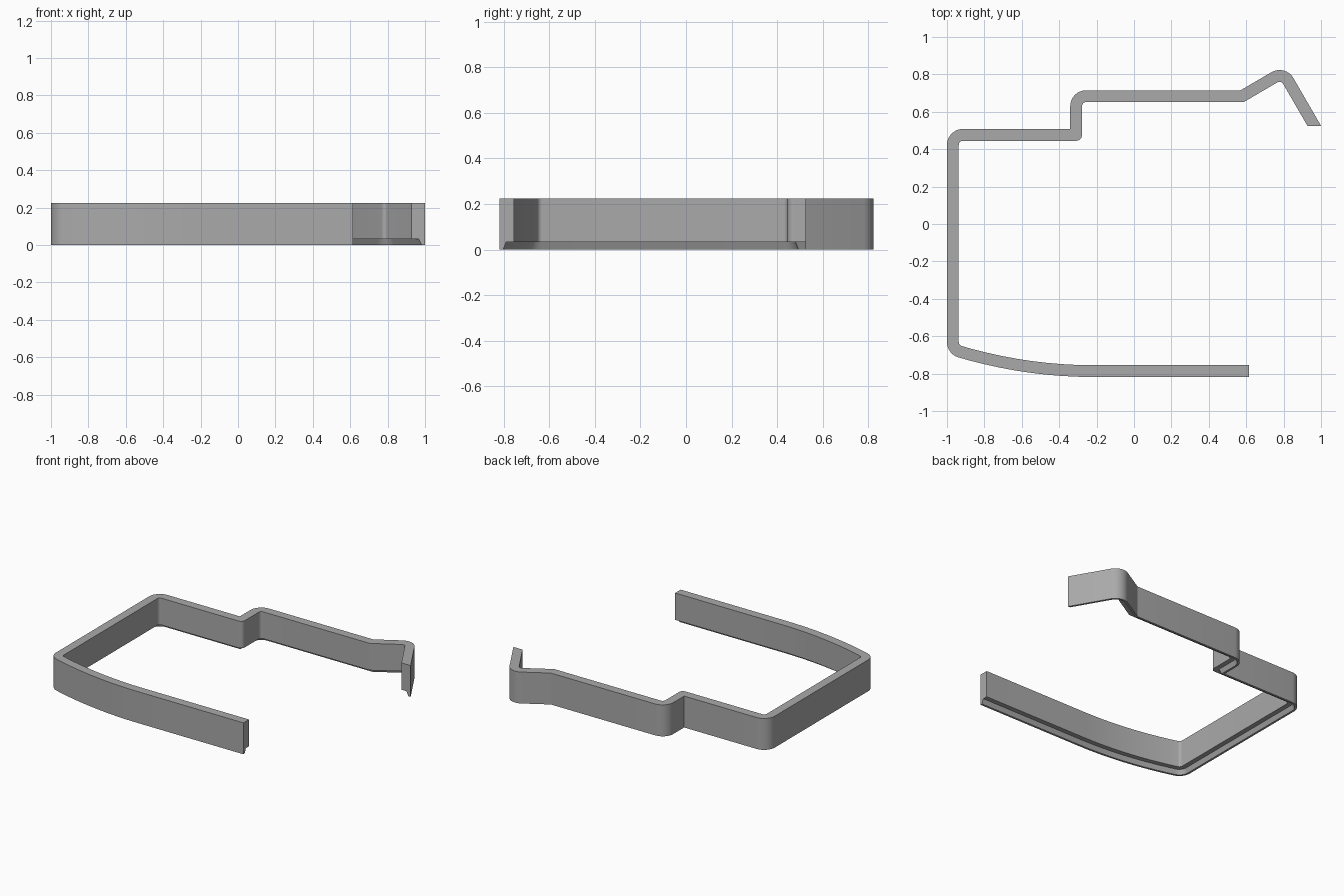
import bpy, bmesh, math
from mathutils import Vector, Matrix

if "Cube" in bpy.data.objects:
    bpy.data.objects.remove(bpy.data.objects["Cube"])

THICK, HEIGHT, LEDGE_Z, STEPS = 0.063, 0.225, 0.033, 8

# Outer edge corners: x, y, outer radius, inner radius
SHARP, ROUND, INWARD = (0, 0), (0.085, 0.022), (0, 0.03)
corners = [(0.615, -0.818, SHARP), (-0.22, -0.818, SHARP)]
for i in range(1, 9):                       # gentle curve of the front arm
    f = i / 8
    corners.append((-0.22 - 0.67 * f, -0.818 + 0.091 * f * f, SHARP))
corners += [(-1, -0.695, ROUND), (-1, 0.508, ROUND),
            (-0.341, 0.508, INWARD), (-0.341, 0.715, ROUND),
            (0.57, 0.715, SHARP), (0.809, 0.855, ROUND), (1, 0.525, SHARP)]

outer = [Vector(c[:2]) for c in corners]
last = len(outer) - 1


def right_of(d):
    return Vector((d.y, -d.x))


def directions(points):
    segs = [(b - a).normalized() for a, b in zip(points, points[1:])]
    return [segs[0]] + segs, segs + [segs[-1]]


# Inner edge corners by mitred offset; the tip is cut square to y
d_in, d_out = directions(outer)
inner = []
for i, p in enumerate(outer):
    n = (right_of(d_in[i]) + right_of(d_out[i])).normalized()
    inner.append(p + n * THICK / n.dot(right_of(d_in[i])))
inner[last] = outer[last] + Vector((THICK / right_of(d_in[last]).x, 0))


def rounded(points, side):
    """Round every bend, with equal counts on both edges of the strip."""
    into, away = directions(points)
    path = []
    for i, p in enumerate(points):
        radii = corners[i][2]
        if radii == SHARP:
            path.append(p)
            continue
        r = radii[side]
        a, b = into[i], away[i]
        sign = 1 if a.cross(b) < 0 else -1
        turn = a.angle(b)
        arm = right_of(a) * r * sign
        centre = p - a * r * math.tan(turn / 2) + arm
        for k in range(STEPS + 1):
            path.append(centre - Matrix.Rotation(-sign * turn * k / STEPS, 2) @ arm)
    return path


outer_path, inner_path = rounded(outer, 0), rounded(inner, 1)

# Cross-section: share of the thickness from the outer edge, height
section = [(0, 0), (0, HEIGHT), (1, HEIGHT), (1, LEDGE_Z), (0.46, LEDGE_Z), (0.24, 0)]

bm = bmesh.new()
rings = []
for o, q in zip(outer_path, inner_path):
    rings.append([bm.verts.new((*o.lerp(q, s), z)) for s, z in section])
count = len(section)
for r0, r1 in zip(rings, rings[1:]):
    for j in range(count):
        k = (j + 1) % count
        bm.faces.new((r0[j], r0[k], r1[k], r1[j]))
bm.faces.new(rings[0])
bm.faces.new(rings[-1][::-1])
bmesh.ops.remove_doubles(bm, verts=bm.verts, dist=0.0001)
bmesh.ops.recalc_face_normals(bm, faces=bm.faces)

mesh = bpy.data.meshes.new("bent_strip")
bm.to_mesh(mesh)
bm.free()
strip = bpy.data.objects.new("bent_strip", mesh)
bpy.context.collection.objects.link(strip)

# Plain grey
grey = bpy.data.materials.new("plain_grey")
grey.use_nodes = True
colour = (0.4, 0.4, 0.4, 1)
grey.diffuse_color = colour
grey.node_tree.nodes["Principled BSDF"].inputs["Base Color"].default_value = colour
mesh.materials.append(grey)

bpy.context.view_layer.objects.active = strip
strip.select_set(True)
bpy.ops.object.shade_smooth_by_angle(angle=math.radians(25))
